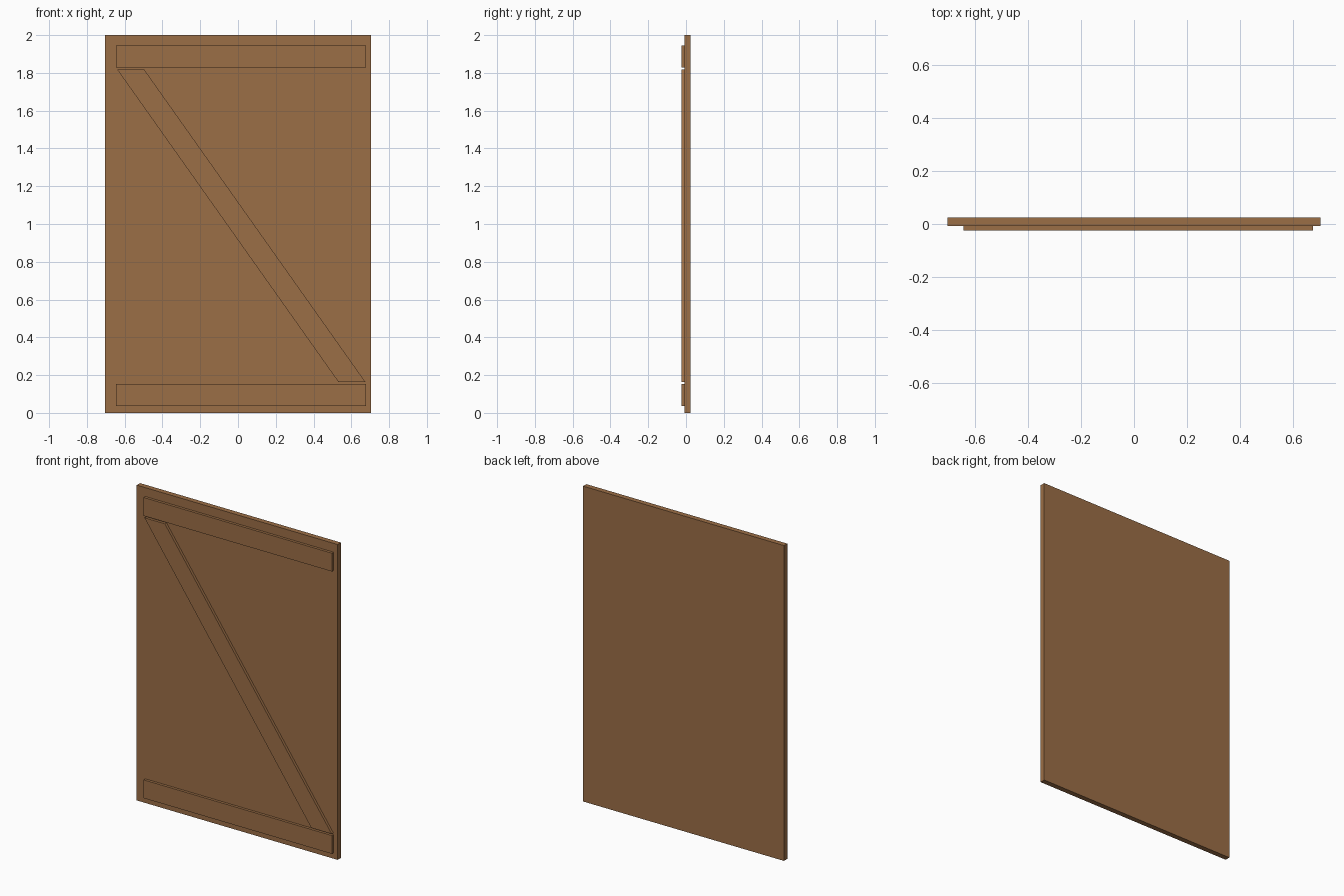
import bpy, bmesh

if "Cube" in bpy.data.objects:
    bpy.data.objects.remove(bpy.data.objects["Cube"])

wood = bpy.data.materials.new("brown_wood")
wood.diffuse_color = (0.33, 0.156, 0.061, 1)
wood.use_nodes = True
wood.node_tree.nodes["Principled BSDF"].inputs["Base Color"].default_value = wood.diffuse_color


def slab(name, outline, y0, y1):
    """Extrude an x-z outline from y0 (front) to y1 (back)."""
    bm = bmesh.new()
    face = bm.faces.new([bm.verts.new((x, y0, z)) for x, z in outline])
    ext = bmesh.ops.extrude_face_region(bm, geom=[face])
    verts = [v for v in ext["geom"] if isinstance(v, bmesh.types.BMVert)]
    bmesh.ops.translate(bm, verts=verts, vec=(0, y1 - y0, 0))
    bmesh.ops.recalc_face_normals(bm, faces=bm.faces)
    mesh = bpy.data.meshes.new(name)
    bm.to_mesh(mesh)
    bm.free()
    mesh.materials.append(wood)
    obj = bpy.data.objects.new(name, mesh)
    bpy.context.collection.objects.link(obj)
    return obj


def rect(x0, x1, z0, z1):
    return [(x0, z0), (x1, z0), (x1, z1), (x0, z1)]


FRONT, MID, BACK = -0.025, -0.008, 0.025

# Door panel
slab("door_panel", rect(-0.705, 0.705, 0, 2), MID, BACK)

# Horizontal ledges
for name, z0, z1 in (("bottom_ledge", 0.037, 0.153), ("top_ledge", 1.828, 1.944)):
    slab(name, rect(-0.645, 0.677, z0, z1), FRONT, MID)

# Diagonal brace with level-cut ends
slab("diagonal_brace",
     [(0.532, 0.163), (0.675, 0.163), (-0.496, 1.817), (-0.639, 1.817)], FRONT, MID)
